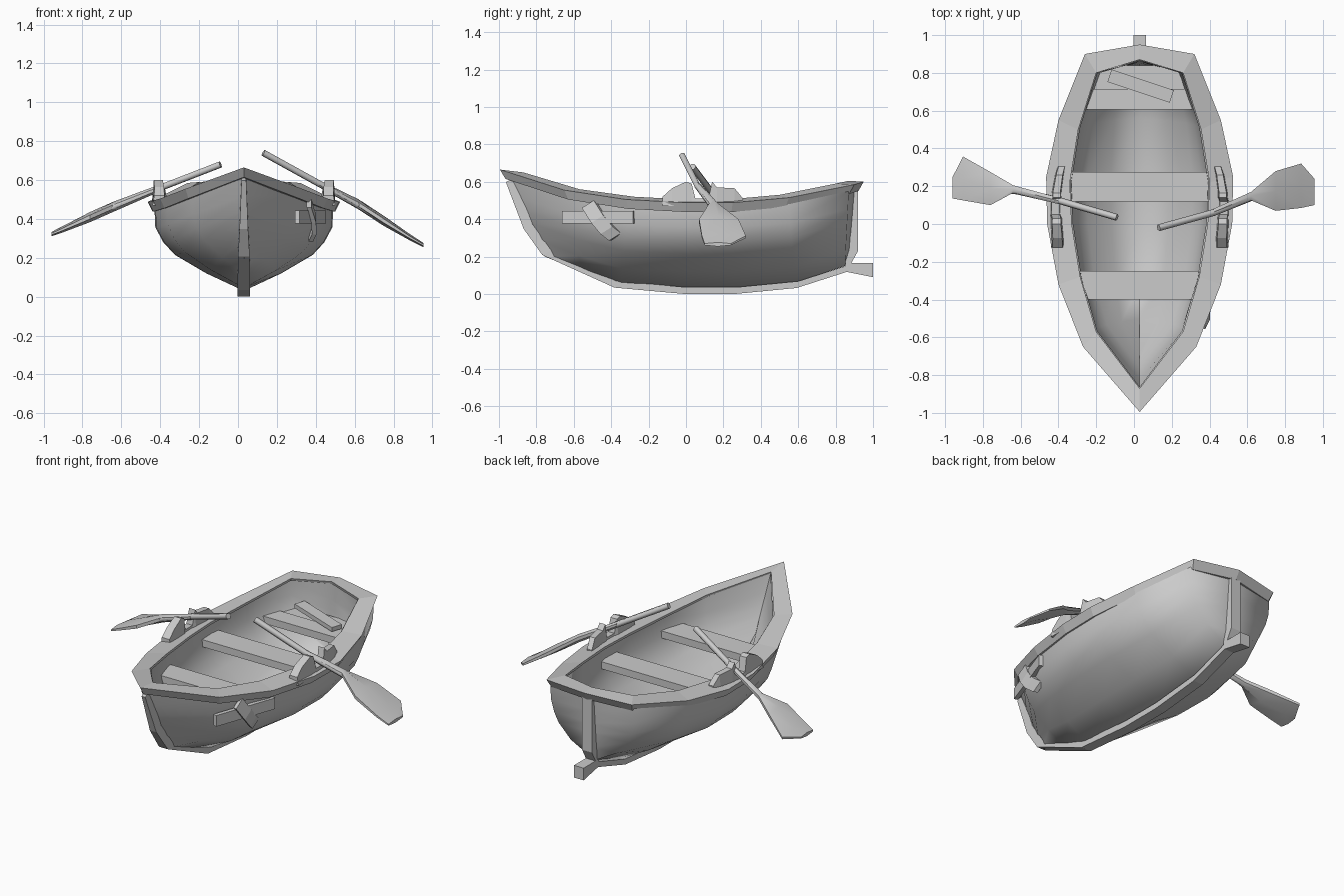
import bpy, bmesh
from mathutils import Vector

if "Cube" in bpy.data.objects:
    bpy.data.objects.remove(bpy.data.objects["Cube"])

CX = 0.03  # boat centreline


def finish(name, bm, smooth=None):
    bmesh.ops.remove_doubles(bm, verts=bm.verts, dist=0.0005)
    bmesh.ops.recalc_face_normals(bm, faces=bm.faces)
    me = bpy.data.meshes.new(name)
    bm.to_mesh(me)
    bm.free()
    ob = bpy.data.objects.new(name, me)
    bpy.context.collection.objects.link(ob)
    if smooth:
        bpy.context.view_layer.objects.active = ob
        ob.select_set(True)
        bpy.ops.object.shade_smooth_by_angle(angle=smooth)
        ob.select_set(False)
    return ob


def loft(name, rings, wrap=True, loop=False, cap=False, smooth=None):
    """Skin a list of equal-length point rings."""
    bm = bmesh.new()
    vs = [[bm.verts.new(p) for p in r] for r in rings]
    n, m = len(vs), len(vs[0])
    for i in range(n if loop else n - 1):
        for j in range(m if wrap else m - 1):
            a, b = vs[i], vs[(i + 1) % n]
            k = (j + 1) % m
            bm.faces.new((a[j], a[k], b[k], b[j]))
    if cap:
        bm.faces.new(vs[0])
        bm.faces.new(vs[-1])
    return finish(name, bm, smooth)


def prism(name, pts, offset):
    """Extrude a polygon symmetrically by +-offset."""
    o = Vector(offset)
    return loft(name, [[Vector(p) - o for p in pts], [Vector(p) + o for p in pts]], cap=True)


def strip(name, path, side, depth):
    """Rectangular bar along a path; side and depth are half-size vectors."""
    s, d = Vector(side), Vector(depth)
    rings = [[Vector(p) + a * s + b * d for a, b in ((-1, -1), (1, -1), (1, 1), (-1, 1))] for p in path]
    return loft(name, rings, cap=True)


# Gunwale rim: outer and inner edge points on one side, bow to stern
outer = [(0, -.995, .665), (.30, -.65, .555), (.43, -.32, .505), (.49, 0, .488),
         (.495, .25, .488), (.43, .55, .515), (.29, .90, .585), (0, .95, .60)]
inner = [(0, -.87, .65), (.23, -.57, .56), (.315, -.28, .52), (.36, 0, .505),
         (.37, .22, .505), (.325, .5, .53), (.23, .80, .59), (0, .87, .605)]


def rim_ring(i, s):
    (a, b, c), (d, e, f) = outer[i], inner[i]
    return [(CX + s * a, b, c), (CX + s * d, e, f), (CX + s * d * 1.04, e * 1.02, f - .05),
            (CX + s * a * .95, b * .97, c - .05)]


loft("gunwale", [rim_ring(i, 1) for i in range(8)] + [rim_ring(i, -1) for i in range(6, 0, -1)], loop=True)

# Hull shells: each station is gunwale half width, gunwale y/z, keel y/z
shape = [(1, 1), (.99, .76), (.90, .58), (.77, .43), (.42, .21), (0, 0)]


def shell(name, stations):
    rings = []
    for w, yg, zg, yk, zk in stations:
        full = .7 if yg > .7 else 1  # rounder section at the stern
        half = [(w * fx ** full, yk + (yg - yk) * fz, zk + (zg - zk) * fz) for fx, fz in shape]
        rings.append([(CX - x, y, z) for x, y, z in half] + [(CX + x, y, z) for x, y, z in half[-2::-1]])
    return loft(name, rings, wrap=False, smooth=1.2)


keel_line = [(-.755, .20), (-.56, .12), (-.35, .045), (0, .03), (.26, .03), (.58, .06), (.85, .15), (.87, .15)]
top_line = [(0, -.945, .62), (.265, -.62, .52), (.395, -.31, .475), (.455, 0, .46),
            (.46, .25, .46), (.41, .55, .48), (.285, .87, .55), (0, .905, .57)]
shell("hull", [t + k for t, k in zip(top_line, keel_line)])
shell("hull_lining", [(d * .985, e * .995, f - .008, k[0] * (.9 if k[0] < 0 else .97), k[1] + .045)
                      for (d, e, f), k in zip(inner, keel_line)])

# Keel and stem, tapering at the bow
keel = [(-.935, .61, .012), (-.84, .36, .022), (-.74, .22, .03), (-.375, .052, .0325), (0, .018, .0325),
        (.27, .018, .0325), (.6, .05, .0325), (.88, .14, .0325)]
kr = []
for y, z, w in keel:
    dy, dz = (.02, .012) if y < -.7 else (0, .018)
    kr.append([(CX - w, y - dy - .008, z - dz), (CX + w, y - dy - .008, z - dz),
               (CX + w, y + dy, z + dz), (CX - w, y + dy, z + dz)])
loft("keel", kr, cap=True)

# Stern post and skeg
prism("stern_post", [(CX, .85, .14), (CX, .87, .14), (CX, .92, .23), (CX, .92, .56), (CX, .885, .56)], (.033, 0, 0))
prism("skeg", [(CX, .85, .12), (CX, 1.0, .09), (CX, 1.0, .165), (CX, .86, .165)], (.033, 0, 0))

# Seats: y front, y back, half widths, top height
for name, y0, y1, w0, w1, z in (("front_seat", -.40, -.25, .28, .32, .44), ("middle_seat", .12, .275, .365, .365, .44),
                                ("rear_seat", .605, .715, .285, .255, .42), ("rear_seat_back", .715, .84, .25, .20, .41)):
    prism(name, [(CX - w0, y0, z - .022), (CX + w0, y0, z - .022), (CX + w1, y1, z - .022), (CX - w1, y1, z - .022)],
          (0, 0, .022))

# Loose plank on the rear seat
strip("loose_plank", [(-.13, .785, .455), (.20, .675, .44)], (.011, .033, 0), (0, 0, .013))

# Oar cradles on both sides: arced base with two horns, wider toward the bow (y, z top, inset)
horns = [(-.125, .52, .0), (-.075, .565, .0), (0, .60, .005), (.03, .59, .005), (.05, .51, .01), (.12, .51, .01),
         (.14, .60, .005), (.165, .57, .005), (.26, .565, -.01), (.305, .51, -.022)]
for side, s in (("left", -1), ("right", 1)):
    rings = []
    for y, z, d in horns:
        w, c = .034 - .03 * (y + .1), CX + s * (.435 + d)
        rings.append([(c - w, y, .47), (c + w, y, .47), (c + w * .75, y, z), (c - w * .75, y, z)])
    loft(side + "_cradle", rings, cap=True)


# Oars: shaft tube plus a flared blade
def oar(side, shaft, blade):
    cu = bpy.data.curves.new(side + "_oar_shaft", 'CURVE')
    cu.dimensions = '3D'
    cu.bevel_depth, cu.bevel_resolution, cu.use_fill_caps = .018, 1, True
    sp = cu.splines.new('POLY')
    sp.points.add(len(shaft) - 1)
    for p, c in zip(sp.points, shaft):
        p.co = (*c, 1)
    bpy.context.collection.objects.link(bpy.data.objects.new(side + "_oar_shaft", cu))
    # blade thickness tapers toward the tip
    cross = []
    for x, ya, yb, z, t in blade:
        ym = (ya + yb) / 2
        cross.append([(x, ya, z - t * .4), (x, ym, z - t), (x, yb, z - t * .4),
                      (x, yb, z + t * .4), (x, ym, z + t), (x, ya, z + t * .4)])
    loft(side + "_oar_blade", cross, cap=True, smooth=0.6)


oar("left", [(-.09, .035, .68), (-.40, .125, .56), (-.62, .175, .47), (-.70, .18, .435)],
    [(-.40, .105, .14, .56, .018), (-.64, .165, .205, .463, .026), (-.76, .10, .275, .41, .026),
     (-.905, .125, .357, .345, .016), (-.96, .135, .25, .322, .011)])
oar("right", [(.13, -.02, .74), (.42, .06, .58), (.62, .14, .47), (.70, .16, .42)],
    [(.42, .045, .08, .58, .018), (.62, .125, .17, .475, .026), (.75, .07, .28, .39, .026),
     (.885, .085, .32, .305, .016), (.955, .10, .24, .265, .011)])

# Repair boards on the right bow
strip("patch_board", [(.305, -.66, .41), (.44, -.28, .41)], (.012, -.004, 0), (0, 0, .034))
strip("patch_strap", [(.365, -.52, .48), (.39, -.47, .40), (.392, -.42, .34), (.375, -.375, .305)],
      (.012, -.005, 0), (0, .032, .02))
